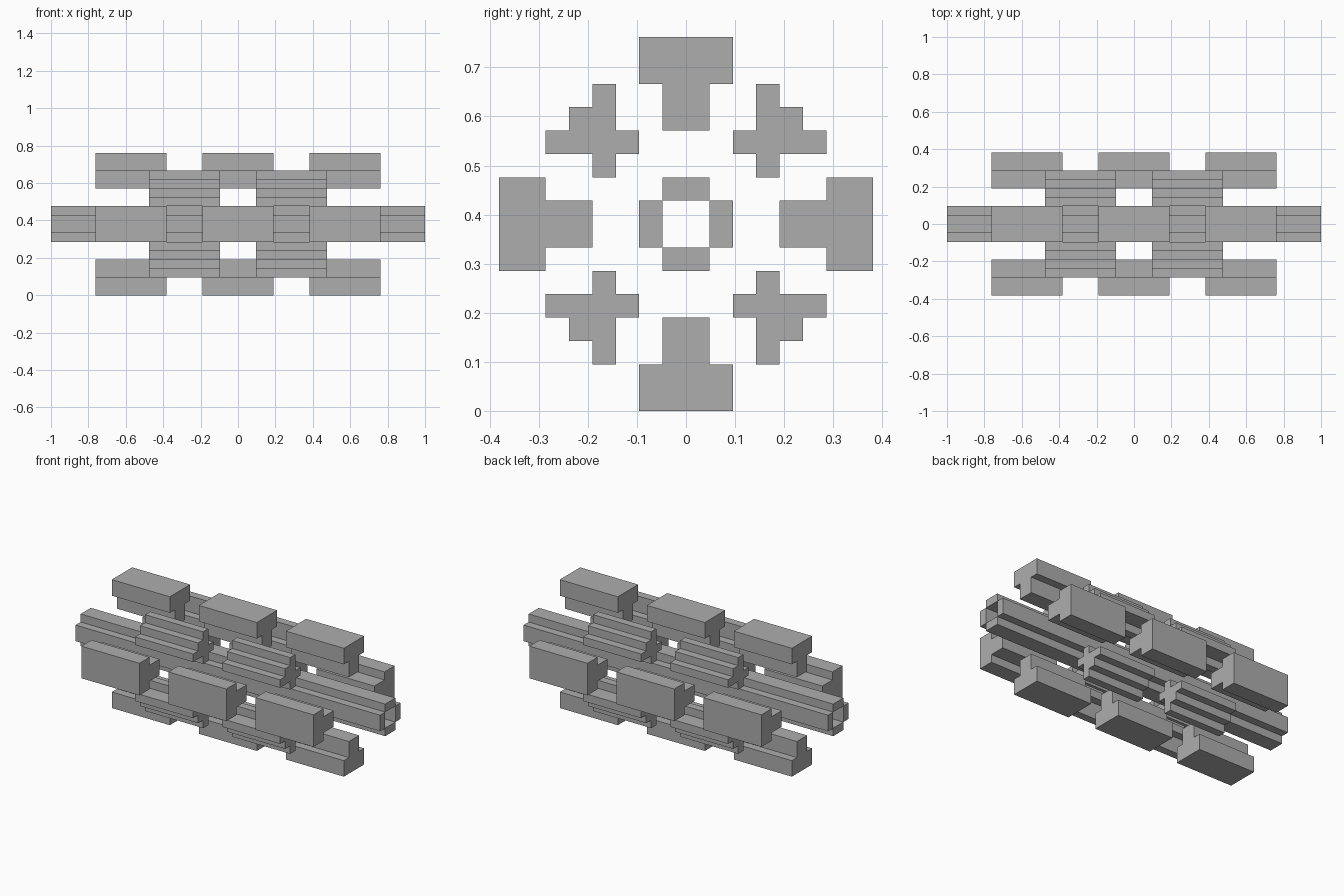
import bpy, bmesh
from math import pi
from mathutils import Matrix, Vector

cube = bpy.data.objects.get("Cube")
if cube:
    bpy.data.objects.remove(cube, do_unlink=True)

U = 1 / 21            # module size: the model is 42 modules long
CENTRE_Z = 8 * U

grey = bpy.data.materials.new("plain grey")
grey.use_nodes = True
colour = (0.42, 0.42, 0.42, 1)
grey.diffuse_color = colour
grey.node_tree.nodes["Principled BSDF"].inputs["Base Color"].default_value = colour


def extrude_along_x(name, profile, x0, x1, turn):
    """Extrude a (y, z) profile from x0 to x1, turned about the long axis."""
    bm = bmesh.new()
    face = bm.faces.new([bm.verts.new((x0, y, z)) for y, z in profile])
    new = bmesh.ops.extrude_face_region(bm, geom=[face], use_keep_orig=True)["geom"]
    bmesh.ops.translate(bm, vec=Vector((x1 - x0, 0, 0)),
                        verts=[g for g in new if isinstance(g, bmesh.types.BMVert)])
    bmesh.ops.recalc_face_normals(bm, faces=bm.faces)
    place = (Matrix.Translation((0, 0, CENTRE_Z))
             @ Matrix.Rotation(turn * pi / 2, 4, 'X') @ Matrix.Scale(U, 4))
    bm.transform(place)
    mesh = bpy.data.meshes.new(name)
    bm.to_mesh(mesh)
    bm.free()
    mesh.materials.append(grey)
    obj = bpy.data.objects.new(name, mesh)
    bpy.context.collection.objects.link(obj)


# Cross-sections in modules, measured from the long axis
bar = [(-1, 1), (1, 1), (1, 2), (-1, 2)]
tee = [(-1, 4), (1, 4), (1, 6), (2, 6), (2, 8), (-2, 8), (-2, 6), (-1, 6)]
stepped_half = [(3, 2), (4, 2), (4, 3), (6, 3), (6, 4), (5, 4)]
stepped = (stepped_half + [(5, 5)] + [(z, y) for y, z in reversed(stepped_half)]
           + [(3, 3)])

sides = ["top", "front", "bottom", "back"]
for turn, side in enumerate(sides):
    # Hollow core made of four long bars
    extrude_along_x(f"core_bar_{side}", bar, -21, 21, turn)
    # Three outer T blocks on each side
    for where, x in (("right", -12), ("middle", 0), ("left", 12)):
        extrude_along_x(f"tee_block_{side}_{where}", tee, x - 4, x + 4, turn)
    # Two stepped blocks on each diagonal
    for where, x in (("right", -6), ("left", 6)):
        extrude_along_x(f"stepped_block_{turn + 1}_{where}", stepped, x - 4, x + 4, turn)
